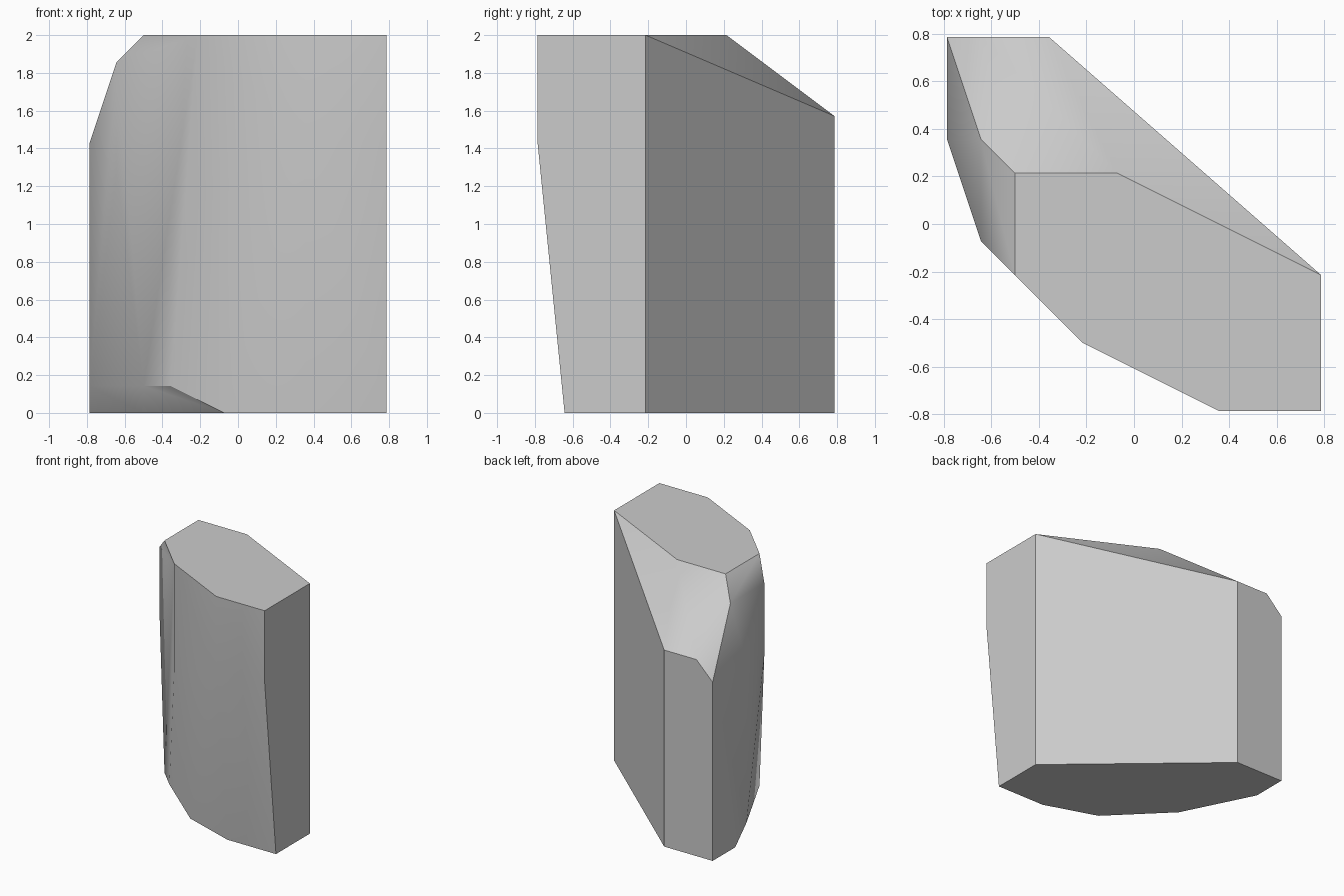
import bpy
import bmesh
from math import radians

# Remove the default object only
default_cube = bpy.data.objects.get("Cube")
if default_cube:
    bpy.data.objects.remove(default_cube, do_unlink=True)

# Footprint corners on a coarse grid, listed by grid height
UNIT = 1 / 7
HALF = 11 / 2
levels = {
    0: [(0, 11), (0, 9), (2, 5), (5, 2), (8, 1), (11, 1), (11, 4), (3, 11)],
    1: [(0, 8), (2, 4), (3, 3)],
    8: [(4, 2)],
    9: [(1, 5)],
    10: [(0, 8), (0, 11), (8, 0), (11, 0)],
    11: [(1, 11), (3, 11)],
    13: [(1, 8), (1, 5)],
    14: [(2, 7), (2, 4), (4, 2), (8, 0), (11, 0), (11, 4), (5, 7)],
}


def make_material(name, color):
    material = bpy.data.materials.new(name)
    material.use_nodes = True
    material.diffuse_color = color
    shader = next(n for n in material.node_tree.nodes if n.type == "BSDF_PRINCIPLED")
    shader.inputs["Base Color"].default_value = color
    return material


def make_hull(name, outline_levels, material):
    bm = bmesh.new()
    for height, outline in outline_levels.items():
        for x, y in outline:
            bm.verts.new(((x - HALF) * UNIT, (y - HALF) * UNIT, height * UNIT))
    result = bmesh.ops.convex_hull(bm, input=bm.verts)
    # Drop any points left inside the hull
    loose = [v for v in bm.verts if not v.link_faces]
    bmesh.ops.delete(bm, geom=loose, context="VERTS")
    # Merge coplanar triangles into clean polygons
    bmesh.ops.dissolve_limit(bm, angle_limit=radians(1), verts=bm.verts, edges=bm.edges)
    bmesh.ops.recalc_face_normals(bm, faces=bm.faces)
    mesh = bpy.data.meshes.new(name)
    bm.to_mesh(mesh)
    bm.free()
    mesh.materials.append(material)
    obj = bpy.data.objects.new(name, mesh)
    bpy.context.collection.objects.link(obj)
    return obj


# Faceted stone block with softly shaded front and left sides
stone = make_material("light grey", (0.6, 0.6, 0.6, 1))
block = make_hull("stone_block", levels, stone)

bpy.ops.object.select_all(action="DESELECT")
block.select_set(True)
bpy.context.view_layer.objects.active = block
bpy.ops.object.shade_smooth_by_angle(angle=radians(30))
